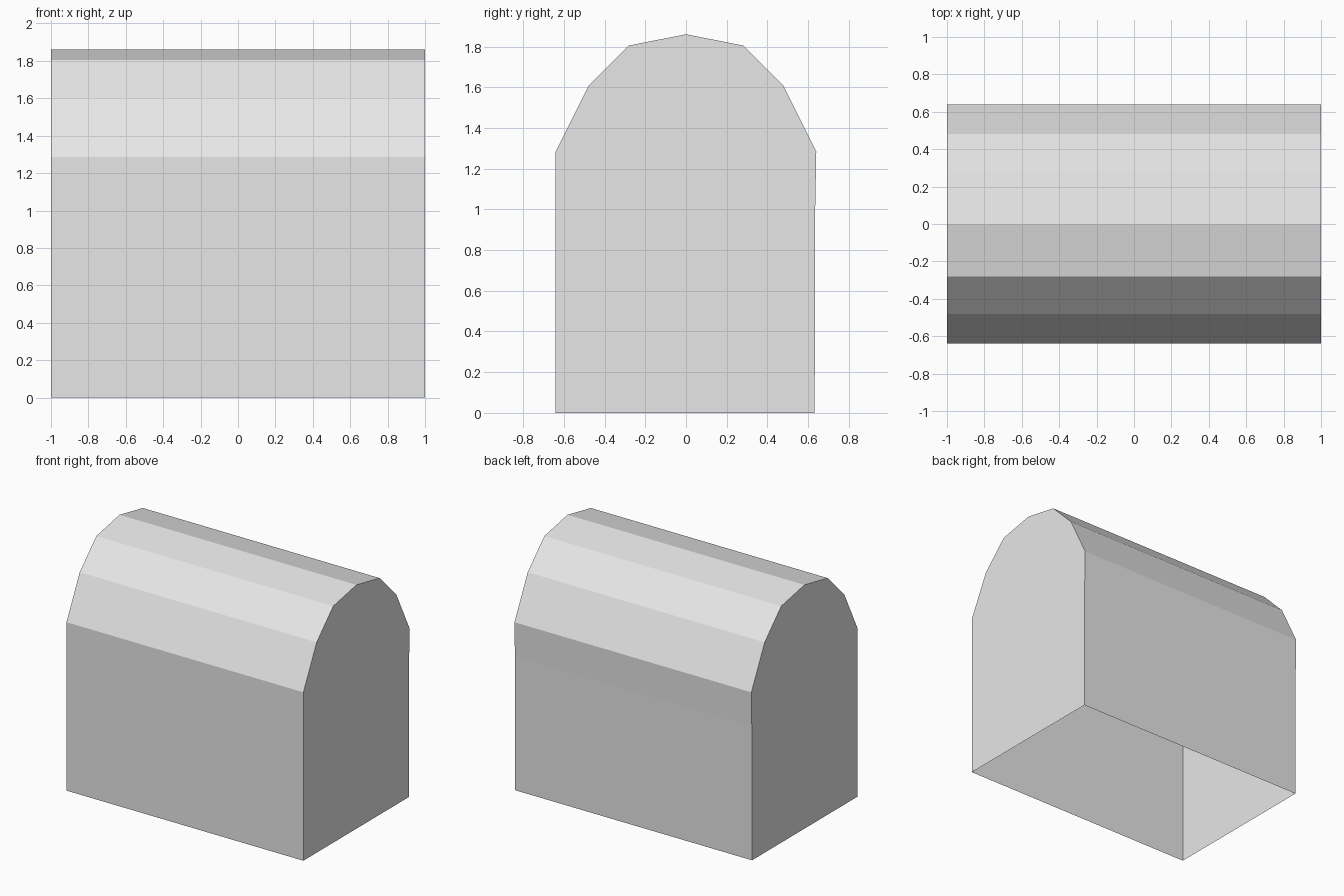
import bpy
import bmesh

cube = bpy.data.objects.get("Cube")
if cube:
    bpy.data.objects.remove(cube, do_unlink=True)

# Plain grey shell colour
grey = bpy.data.materials.new("light grey")
grey.use_nodes = True
color = (0.8, 0.8, 0.8, 1)
grey.diffuse_color = color
grey.node_tree.nodes["Principled BSDF"].inputs["Base Color"].default_value = color

# Arched cross-section (y, z), from the front foot over the roof to the back foot
HALF_LENGTH = 1.0
profile = [(-0.64, 0), (-0.64, 1.285), (-0.48, 1.605), (-0.28, 1.805), (0, 1.86),
           (0.28, 1.805), (0.48, 1.605), (0.64, 1.285), (0.635, 1.02), (0.632, 0)]

bm = bmesh.new()
right_end, left_end = [[bm.verts.new((x, y, z)) for y, z in profile]
                       for x in (-HALF_LENGTH, HALF_LENGTH)]

# Walls and faceted roof; the underside stays open
for i in range(len(profile) - 1):
    bm.faces.new((right_end[i], left_end[i], left_end[i + 1], right_end[i + 1]))

# Flat end walls
bm.faces.new(right_end)
bm.faces.new(left_end[::-1])
bmesh.ops.recalc_face_normals(bm, faces=bm.faces[:])

# Turn the open shell outward if needed
front_wall = min(bm.faces, key=lambda f: f.calc_center_median().y)
if front_wall.normal.y > 0:
    bmesh.ops.reverse_faces(bm, faces=bm.faces[:])

mesh = bpy.data.meshes.new("arched_shell")
bm.to_mesh(mesh)
bm.free()
mesh.materials.append(grey)
shell = bpy.data.objects.new("arched_shell", mesh)
bpy.context.collection.objects.link(shell)
